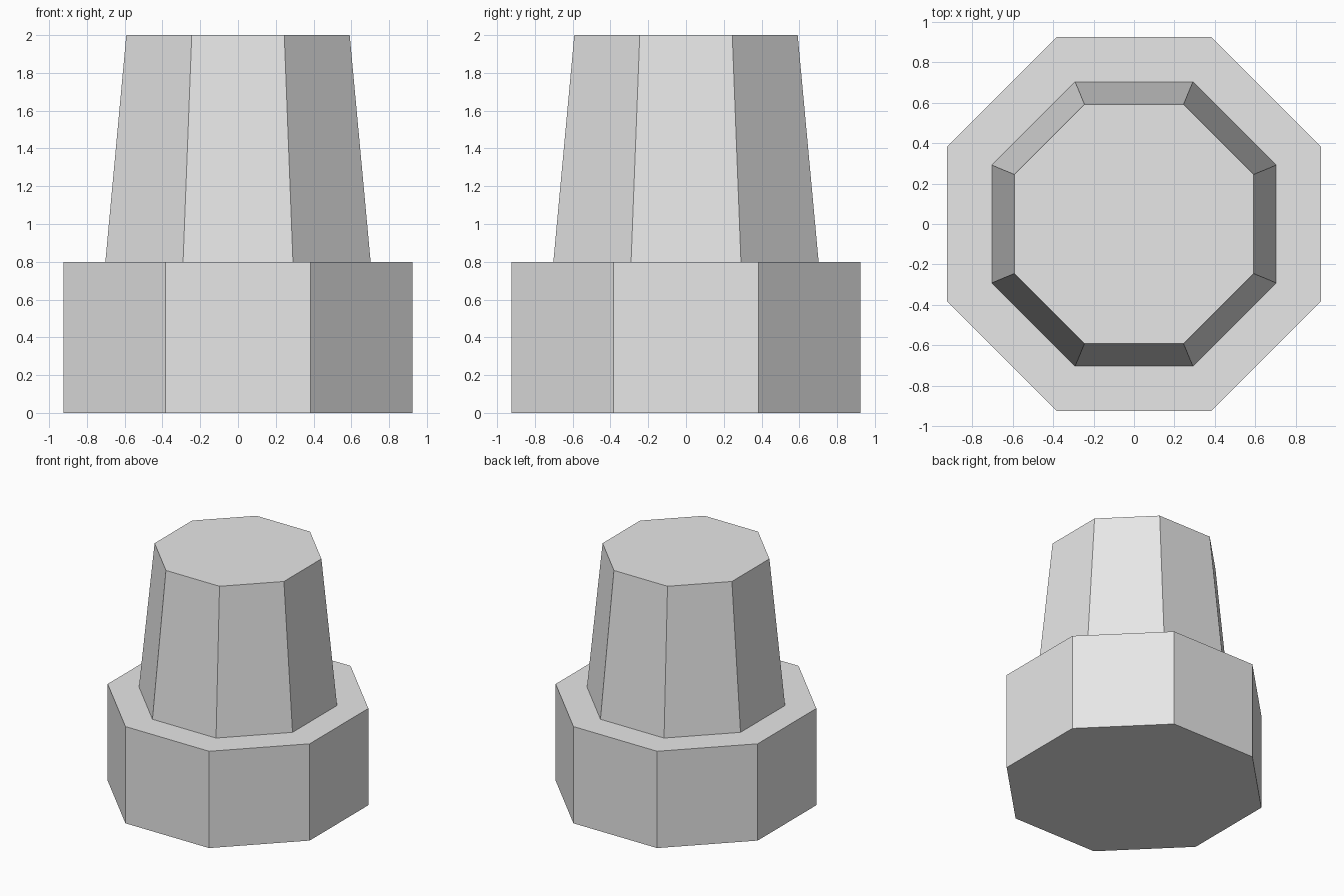
import bpy, math

if "Cube" in bpy.data.objects:
    bpy.data.objects.remove(bpy.data.objects["Cube"])

grey = bpy.data.materials.new("light_grey")
grey.diffuse_color = (0.8, 0.8, 0.8, 1.0)
grey.use_nodes = True
grey.node_tree.nodes["Principled BSDF"].inputs["Base Color"].default_value = grey.diffuse_color


def octagon_part(name, r_bottom, r_top, z0, z1):
    """Flat-faced eight-sided prism or taper with flats facing the axes."""
    bpy.ops.mesh.primitive_cone_add(
        vertices=8, radius1=r_bottom, radius2=r_top, depth=z1 - z0,
        location=(0, 0, (z0 + z1) / 2), rotation=(0, 0, math.pi / 8))
    part = bpy.context.object
    part.name = name
    part.data.materials.append(grey)
    return part


# Wide straight base
octagon_part("base", 1.0, 1.0, 0.0, 0.8)
# Narrower tapered upper body
octagon_part("tapered_top", 0.76, 0.64, 0.8, 2.0)
